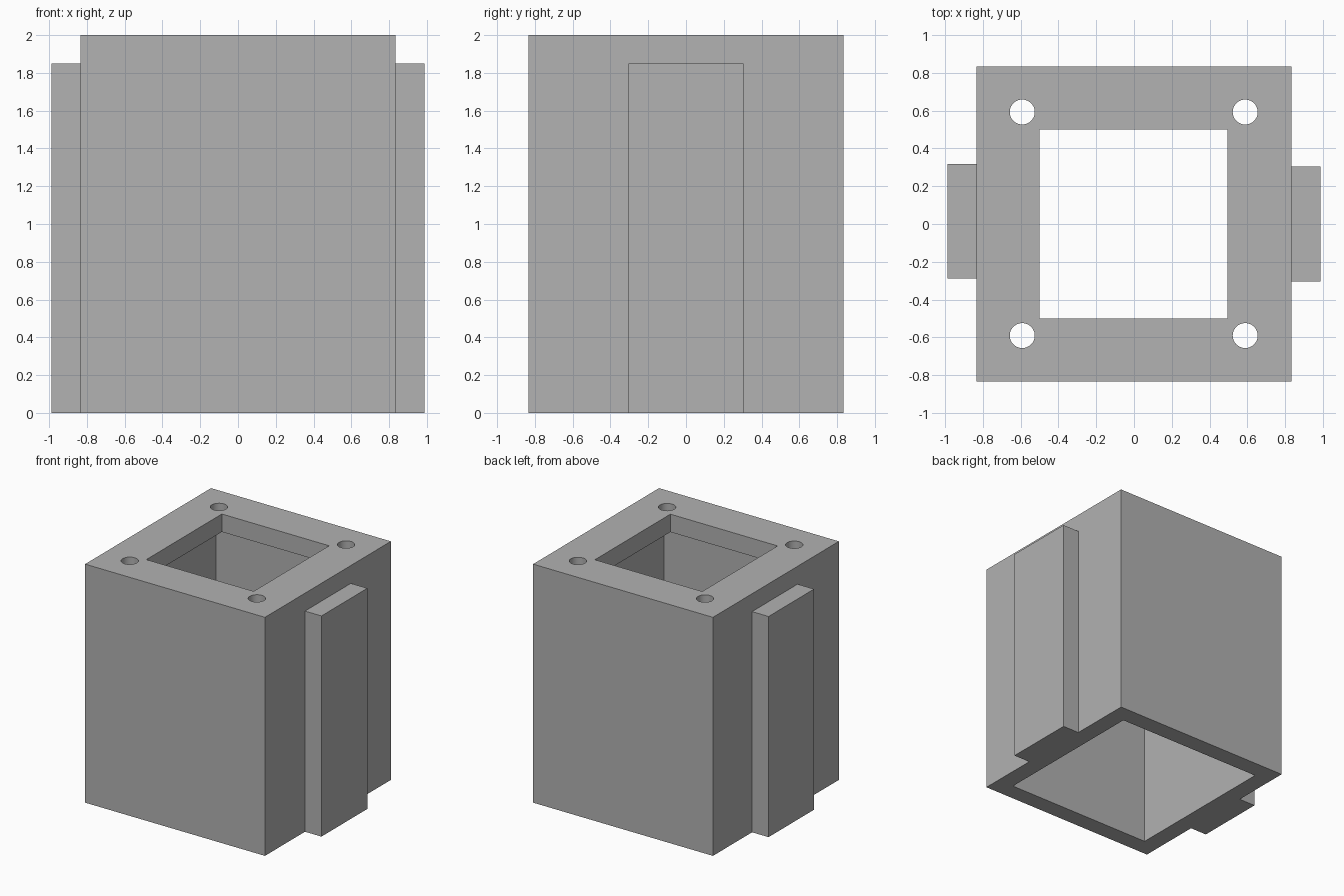
import bpy
from mathutils import Vector

default = bpy.data.objects.get("Cube")
if default:
    bpy.data.objects.remove(default, do_unlink=True)

HALF, HEIGHT, WALL = 0.834, 2.0, 0.15
INNER = HALF - WALL

grey = bpy.data.materials.new("plain grey")
grey.use_nodes = True
colour = (0.445, 0.445, 0.445, 1)
grey.diffuse_color = colour
grey.node_tree.nodes["Principled BSDF"].inputs["Base Color"].default_value = colour


def box(name, low, high):
    """Box between two opposite corners."""
    low, high = Vector(low), Vector(high)
    bpy.ops.mesh.primitive_cube_add(size=1)
    obj = bpy.context.object
    obj.name = name
    size, centre = high - low, (low + high) / 2
    for v in obj.data.vertices:
        v.co = Vector(a * b for a, b in zip(v.co, size)) + centre
    obj.data.materials.append(grey)
    return obj


def cut(target, cutter):
    """Subtract the cutter from the target and discard it."""
    cutter.hide_render = True
    mod = target.modifiers.new("cut", 'BOOLEAN')
    mod.operation = 'DIFFERENCE'
    mod.solver = 'EXACT'
    mod.object = cutter
    bpy.context.view_layer.objects.active = target
    bpy.ops.object.modifier_apply(modifier=mod.name)
    bpy.data.objects.remove(cutter, do_unlink=True)


# Housing, open below, with a square opening in its top plate
housing = box("housing", (-HALF, -HALF, 0), (HALF, HALF, HEIGHT))
cut(housing, box("cavity", (-INNER, -INNER, -0.2), (INNER, INNER, HEIGHT - WALL)))
cut(housing, box("opening", (-0.5, -0.5, 1.5), (0.495, 0.5, 2.2)))

# Screw holes through the corners of the top plate
for x in (-0.591, 0.588):
    for y in (-0.59, 0.592):
        bpy.ops.mesh.primitive_cylinder_add(vertices=48, radius=0.066, depth=0.6,
                                            location=(x, y, HEIGHT))
        hole = bpy.context.object
        hole.data.materials.append(grey)
        cut(housing, hole)

bpy.ops.object.select_all(action='DESELECT')
housing.select_set(True)
bpy.context.view_layer.objects.active = housing
bpy.ops.object.shade_smooth_by_angle()

# Side rails, stopping short of the top
RAIL_TOP = HEIGHT - WALL
box("left_rail", (HALF, -0.304, 0), (0.987, 0.304, RAIL_TOP))
box("right_rail", (-0.987, -0.287, 0), (-HALF, 0.316, RAIL_TOP))
